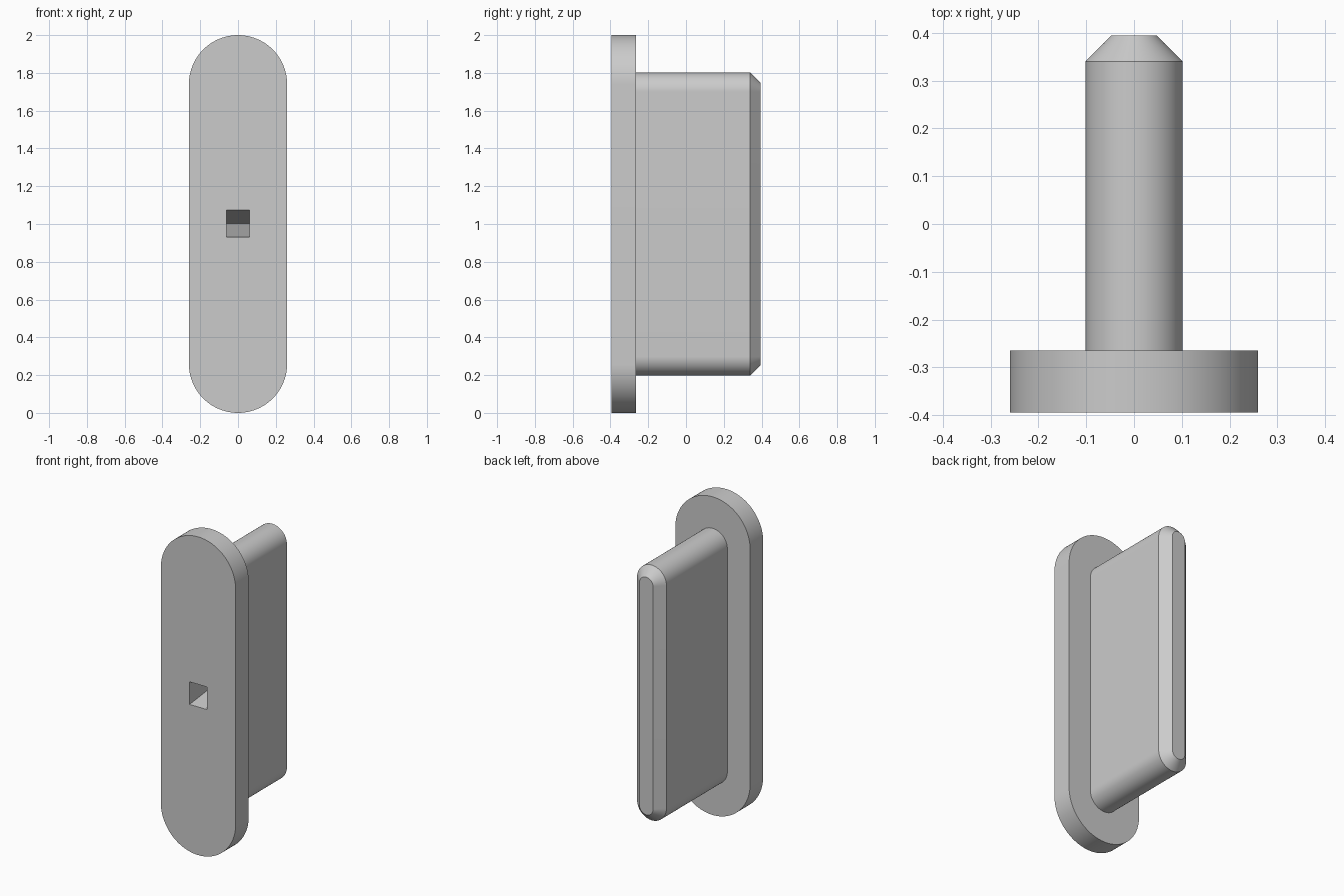
import bpy, bmesh, math

cube = bpy.data.objects.get("Cube")
if cube:
    bpy.data.objects.remove(cube, do_unlink=True)

grey = bpy.data.materials.new("plain grey")
grey.use_nodes = True
colour = (0.6, 0.6, 0.6, 1)
grey.diffuse_color = colour
grey.node_tree.nodes["Principled BSDF"].inputs["Base Color"].default_value = colour

SEGMENTS = 48


def slot_ring(bm, radius, reach, y):
    """Vertical slot outline with round ends, centred on z = 1."""
    ring = []
    for side in (1, -1):
        for i in range(SEGMENTS + 1):
            a = math.pi * i / SEGMENTS
            ring.append(bm.verts.new((side * radius * math.cos(a), y,
                                      1 + side * (reach + radius * math.sin(a)))))
    return ring


def loft(name, sections):
    """Skin closed rings and cap both ends."""
    bm = bmesh.new()
    rings = [make(bm) for make in sections]
    for a, b in zip(rings, rings[1:]):
        n = len(a)
        for i in range(n):
            j = (i + 1) % n
            bm.faces.new((a[i], a[j], b[j], b[i]))
    bm.faces.new(rings[0])
    bm.faces.new(rings[-1])
    return finish(name, bm)


def finish(name, bm):
    bmesh.ops.recalc_face_normals(bm, faces=bm.faces)
    mesh = bpy.data.meshes.new(name)
    bm.to_mesh(mesh)
    bm.free()
    mesh.materials.append(grey)
    obj = bpy.data.objects.new(name, mesh)
    bpy.context.collection.objects.link(obj)
    return obj


def slot(radius, reach, y):
    return lambda bm: slot_ring(bm, radius, reach, y)


# Front plate and the chamfered tongue behind it
plate = loft("front_plate", [slot(0.26, 0.74, -0.395), slot(0.26, 0.74, -0.265)])
tongue = loft("tongue", [slot(0.102, 0.7, -0.3), slot(0.102, 0.7, 0.34),
                         slot(0.047, 0.7, 0.395)])


# Wedge-shaped recess, tapering to a level edge deep inside
def wedge_end(x):
    profile = [(-0.42, 0.928), (-0.42, 1.076), (-0.395, 1.073), (0.2, 1.002), (-0.395, 0.931)]
    order = [profile[i] for i in (0, 1, 2, 3, 4)]
    return lambda bm: [bm.verts.new((x, y, z)) for y, z in order]


cutter = loft("recess_cutter", [wedge_end(-0.06), wedge_end(0.06)])
cutter.hide_render = True
cutter.hide_viewport = True
cutter.display_type = 'WIRE'

for part in (plate, tongue):
    cut = part.modifiers.new("recess", 'BOOLEAN')
    cut.object = cutter
    cut.operation = 'DIFFERENCE'
    cut.solver = 'EXACT'

    bpy.ops.object.select_all(action='DESELECT')
    part.select_set(True)
    bpy.context.view_layer.objects.active = part
    bpy.ops.object.modifier_apply(modifier=cut.name)
    bpy.ops.object.shade_smooth_by_angle(angle=math.radians(30))

bpy.data.objects.remove(cutter, do_unlink=True)
